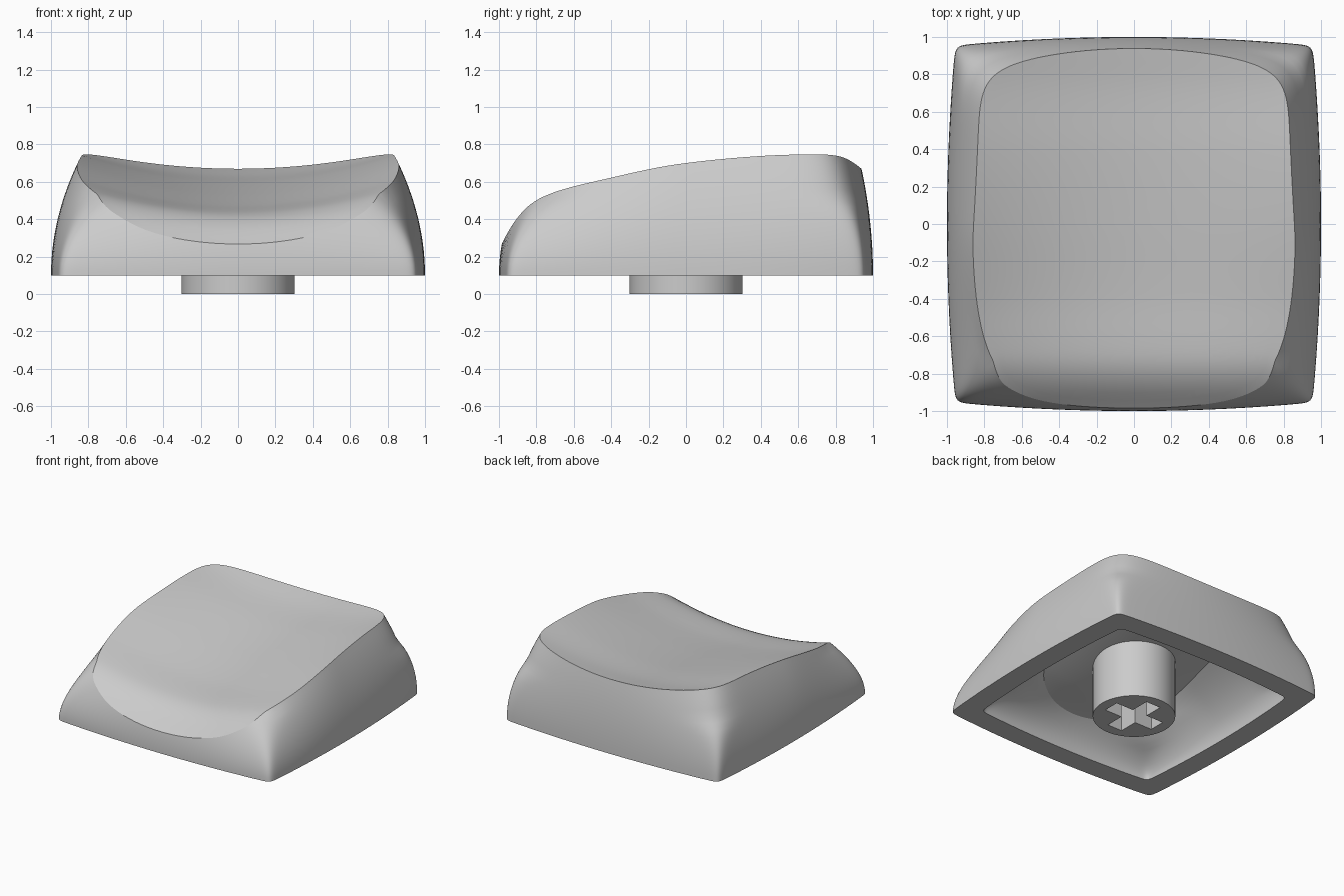
import bpy, bmesh, math

cube = bpy.data.objects.get("Cube")
if cube:
    bpy.data.objects.remove(cube, do_unlink=True)

BASE = 0.1        # height of the cap's lower edge
SEGMENTS = 192

# Height of the dished top along its centre line: (y, z)
SPINE = [(-1.05, 0.215), (-1, 0.255), (-0.955, 0.292), (-0.89, 0.35), (-0.8, 0.406),
         (-0.7, 0.437), (-0.4, 0.474), (0, 0.535), (0.4, 0.592), (0.72, 0.63),
         (0.94, 0.67), (1.05, 0.69)]


def slope(i):
    a, b = SPINE[max(i - 1, 0)], SPINE[min(i + 1, len(SPINE) - 1)]
    return (b[1] - a[1]) / (b[0] - a[0])


SLOPES = [slope(i) for i in range(len(SPINE))]


def dish(x, y):
    """Top surface: smooth spine curve swept with a concave cross-section."""
    i = 0
    while i < len(SPINE) - 2 and y > SPINE[i + 1][0]:
        i += 1
    (y0, z0), (y1, z1) = SPINE[i], SPINE[i + 1]
    h = y1 - y0
    t = (y - y0) / h
    z = (z0 * (1 + 2 * t) * (1 - t) ** 2 + h * SLOPES[i] * t * (1 - t) ** 2
         + z1 * t * t * (3 - 2 * t) + h * SLOPES[i + 1] * t * t * (t - 1))
    hollow = 0.17 + 0.055 * (1 - y * y) ** 2
    return z + hollow * x * x


def outline(angle, z, scale, taper):
    """Point on the bulged, rounded square outline at a given height."""
    t = taper * (z - BASE) / 0.65
    low = min(t, 1)
    c, s = math.cos(angle), math.sin(angle)
    half_x = 1 - 0.167 * t * t
    if s > 0:
        half_y, bulge_y = 1 - 0.08 * t * t, 0.05 + 0.12 * low * low
        bulge_x = 0.05 * (1 - 0.7 * low)
    else:
        half_y, bulge_y = 1 - 0.23 * t * t, 0.05 + 0.32 * low * low
        bulge_x = 0.05 + 0.4 * low * low
    power = max(50 - 60 * t, 10)
    lo, hi = 0.2, 1.6
    for _ in range(24):
        r = (lo + hi) / 2
        u = abs(r * c) / max(half_x - bulge_x * (r * s) ** 2, 0.1)
        v = abs(r * s) / max(half_y - bulge_y * (r * c) ** 2, 0.1)
        if max(u, v) > 1 or u ** power + v ** power > 1:
            hi = r
        else:
            lo = r
    return lo * c * scale, lo * s * scale


def rim_height(angle, scale, taper, drop):
    """Height at which the side wall meets the dished surface."""
    lo, hi = BASE, 0.9
    for _ in range(20):
        z = (lo + hi) / 2
        if z < dish(*outline(angle, z, scale, taper)) - drop:
            lo = z
        else:
            hi = z
    return lo


def dome_rings(bm, scale, taper, drop, side_steps=14, top_steps=24):
    """Side wall and dished top as a stack of rings; returns the base ring."""
    angles = []
    for i in range(SEGMENTS):
        u = math.tau * i / SEGMENTS
        angles.append(u + 0.2 * math.sin(4 * u))   # denser at the corners
    rims = [rim_height(a, scale, taper, drop) for a in angles]
    rings = []
    for k in range(side_steps + 1):
        ring = []
        for a, rim in zip(angles, rims):
            z = BASE + (rim - BASE) * k / side_steps
            ring.append(bm.verts.new((*outline(a, z, scale, taper), z)))
        rings.append(ring)
    rim_ring = rings[-1]
    for k in range(1, top_steps):
        f = 1 - k / top_steps
        rings.append([bm.verts.new((v.co.x * f, v.co.y * f,
                                    dish(v.co.x * f, v.co.y * f) - drop))
                      for v in rim_ring])
    for lower, upper in zip(rings, rings[1:]):
        bridge(bm, lower, upper)
    tip = bm.verts.new((0, 0, dish(0, 0) - drop))
    last = rings[-1]
    for i in range(SEGMENTS):
        bm.faces.new((last[i], last[(i + 1) % SEGMENTS], tip))
        # Crisp crease where the wall meets the dish
        bm.edges.get((rim_ring[i], rim_ring[(i + 1) % SEGMENTS])).smooth = False
    return rings[0]


def bridge(bm, a, b):
    for i in range(len(a)):
        j = (i + 1) % len(a)
        bm.faces.new((a[i], a[j], b[j], b[i]))


def finish(obj, material):
    obj.data.materials.clear()
    obj.data.materials.append(material)
    bpy.ops.object.select_all(action="DESELECT")
    obj.select_set(True)
    bpy.context.view_layer.objects.active = obj
    bpy.ops.object.shade_smooth_by_angle(angle=math.radians(25), keep_sharp_edges=True)


grey = bpy.data.materials.new("light_grey_plastic")
grey.use_nodes = True
colour = (0.6, 0.6, 0.6, 1)
grey.diffuse_color = colour
grey.node_tree.nodes["Principled BSDF"].inputs["Base Color"].default_value = colour

# Hollow cap shell: outer skin, strongly tapered cavity and flat lower lip
bm = bmesh.new()
outer = dome_rings(bm, scale=1.0, taper=1.0, drop=0.0)
inner = dome_rings(bm, scale=0.83, taper=2.5, drop=0.115)
bridge(bm, outer, inner)
bmesh.ops.recalc_face_normals(bm, faces=bm.faces)
mesh = bpy.data.meshes.new("cap_shell")
bm.to_mesh(mesh)
bm.free()
shell = bpy.data.objects.new("cap_shell", mesh)
bpy.context.collection.objects.link(shell)
finish(shell, grey)

# Round stem under the cap, reaching up into the shell
STEM_TOP = 0.472
bpy.ops.mesh.primitive_cylinder_add(vertices=64, radius=0.303, depth=STEM_TOP,
                                    location=(0, 0, STEM_TOP / 2))
stem = bpy.context.object
stem.name = "stem"

# Cross-shaped socket cut into the stem
for name, size in (("slot_cutter_x", (0.44, 0.13, 0.7)), ("slot_cutter_y", (0.13, 0.44, 0.7))):
    bpy.ops.mesh.primitive_cube_add(size=1)
    cutter = bpy.context.object
    cutter.name = name
    cutter.scale = size
    cutter.hide_render = True
    bpy.context.view_layer.objects.active = stem
    cut = stem.modifiers.new("slot", "BOOLEAN")
    cut.operation = "DIFFERENCE"
    cut.solver = "EXACT"
    cut.object = cutter
    bpy.ops.object.modifier_apply(modifier=cut.name)
    bpy.data.objects.remove(cutter, do_unlink=True)
finish(stem, grey)
